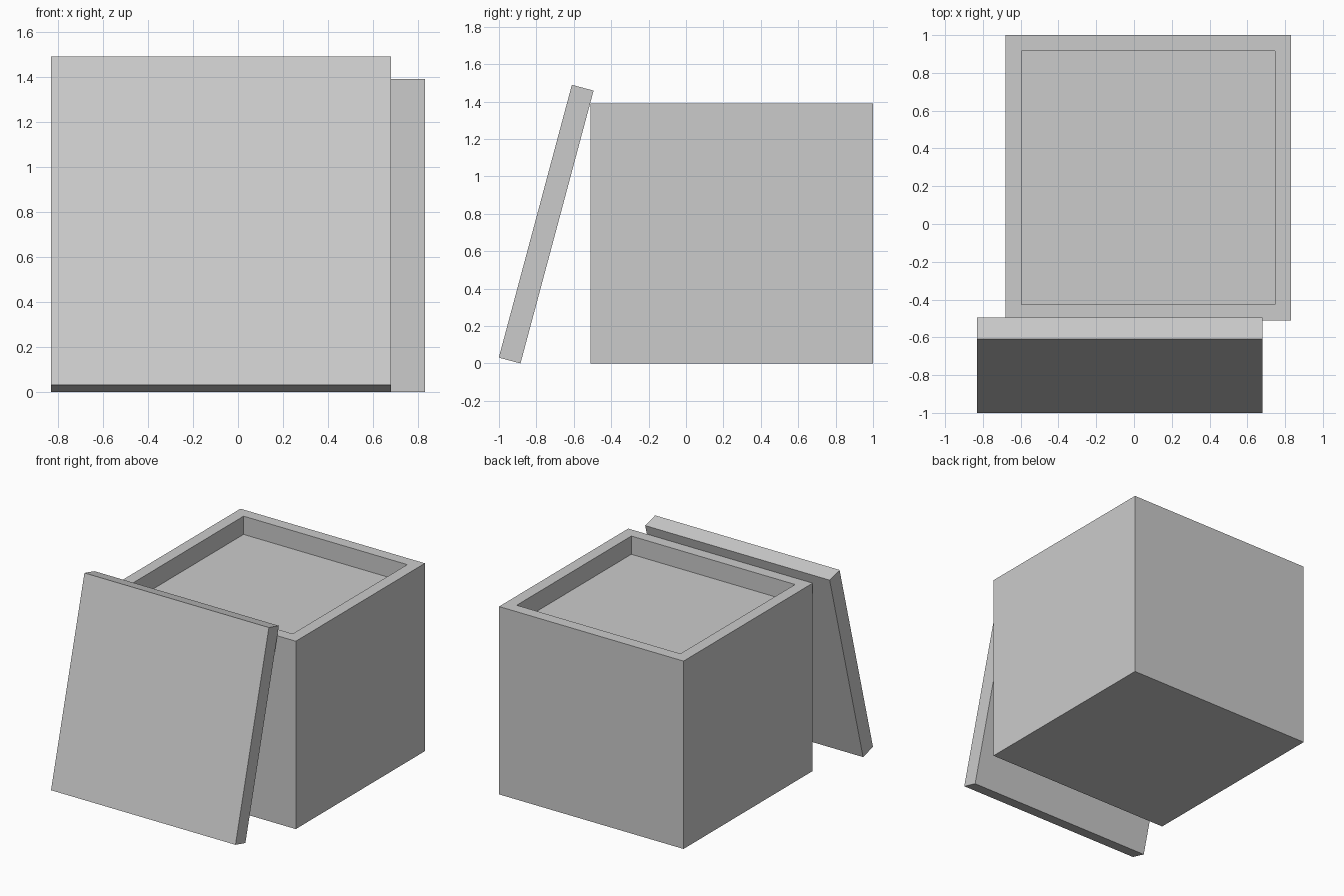
import bpy
import bmesh
import math
from mathutils import Matrix, Vector

if "Cube" in bpy.data.objects:
    bpy.data.objects.remove(bpy.data.objects["Cube"], do_unlink=True)

# One plain grey for the whole model
grey = bpy.data.materials.new("light_grey")
grey.use_nodes = True
colour = (0.6, 0.6, 0.6, 1)
grey.diffuse_color = colour
grey.node_tree.nodes["Principled BSDF"].inputs["Base Color"].default_value = colour

SIDE = 1.51      # width of crate and lid
HEIGHT = 1.39    # height of crate
WALL = 0.12      # thickness of rim and lid
RECESS = 0.135   # depth of the sunken top


def box_mesh(size, centre):
    bm = bmesh.new()
    bmesh.ops.create_cube(bm, size=1, matrix=Matrix.Translation(centre)
                          @ Matrix.Diagonal((*size, 1)))
    return bm


def add_object(name, bm):
    mesh = bpy.data.meshes.new(name)
    bm.to_mesh(mesh)
    bm.free()
    mesh.materials.append(grey)
    obj = bpy.data.objects.new(name, mesh)
    bpy.context.collection.objects.link(obj)
    return obj


# Crate: a block with its top face inset and sunk
bm = box_mesh((SIDE, SIDE, HEIGHT), Vector((0, 0, HEIGHT / 2)))
bm.normal_update()
top = max(bm.faces, key=lambda f: f.normal.z)
bmesh.ops.inset_individual(bm, faces=[top], thickness=WALL)
floor = bmesh.ops.extrude_discrete_faces(bm, faces=[top])["faces"][0]
bmesh.ops.translate(bm, verts=floor.verts, vec=(0, 0, -RECESS))
crate = add_object("crate", bm)
crate.location = (0.075, 0.245, 0)

# Lid: a slab leaning back against the crate, pivoting on its lower back edge
bm = box_mesh((SIDE, WALL, SIDE), Vector((0, -WALL / 2, SIDE / 2)))
lid = add_object("leaning_lid", bm)
lid.location = (-0.075, -0.885, 0)
lid.rotation_euler.x = math.radians(-15)
